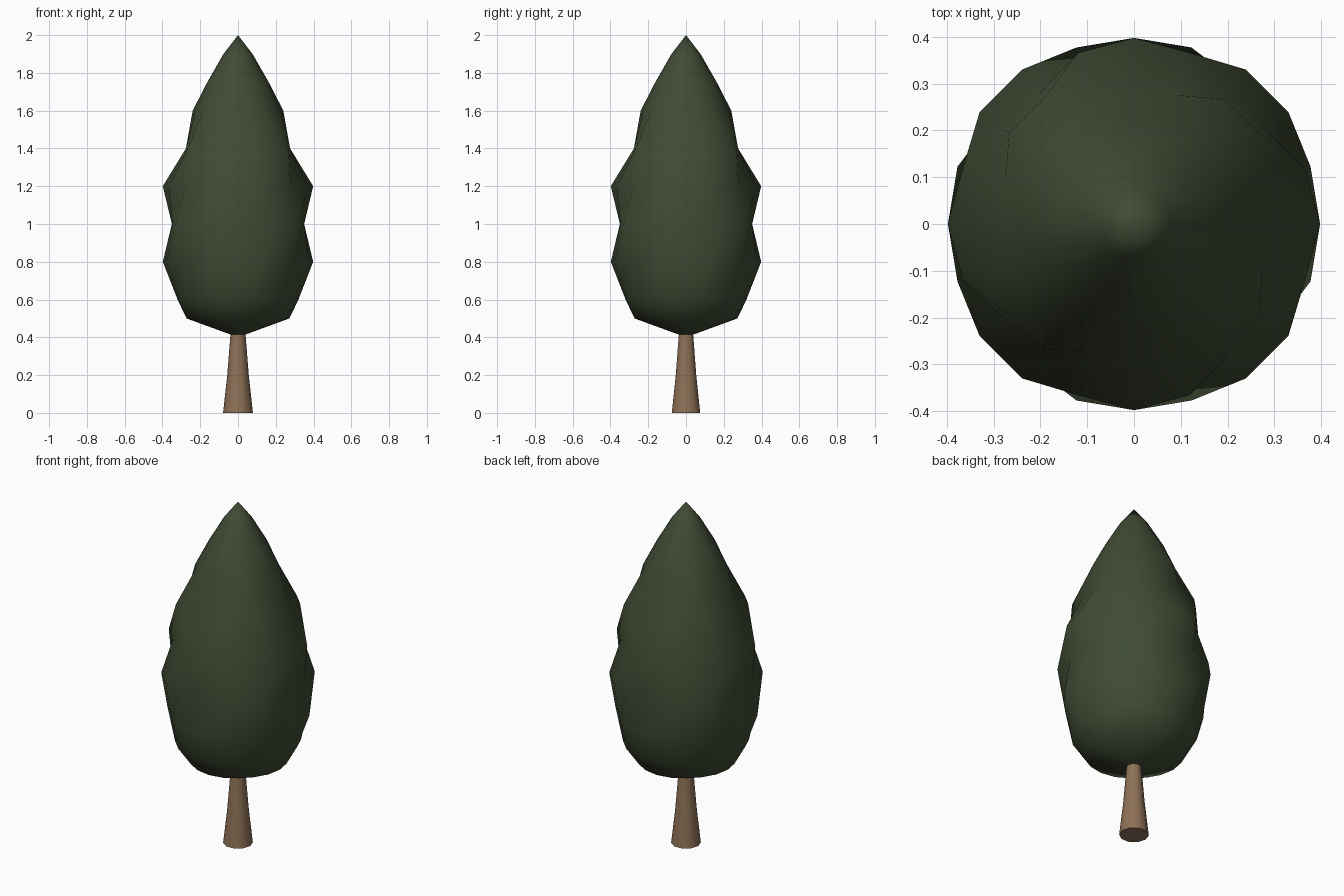
import bpy, bmesh, math

if "Cube" in bpy.data.objects:
    bpy.data.objects.remove(bpy.data.objects["Cube"])


def material(name, rgb):
    m = bpy.data.materials.new(name)
    m.diffuse_color = (*rgb, 1)
    m.use_nodes = True
    m.node_tree.nodes["Principled BSDF"].inputs["Base Color"].default_value = m.diffuse_color
    return m


def loft(name, rings, mat, sides, apex=None):
    """Skin stacked rings; each ring is (z, function of vertex index -> radius)."""
    bm = bmesh.new()
    loops = []
    for z, radius in rings:
        loop = []
        for i in range(sides):
            a = 2 * math.pi * i / sides
            r = radius(i)
            loop.append(bm.verts.new((r * math.cos(a), r * math.sin(a), z)))
        loops.append(loop)
    for lo, hi in zip(loops, loops[1:]):
        for i in range(sides):
            j = (i + 1) % sides
            bm.faces.new((lo[i], lo[j], hi[j], hi[i]))
    bm.faces.new(loops[0][::-1])
    if apex is None:
        bm.faces.new(loops[-1])
    else:
        tip = bm.verts.new((0, 0, apex))
        for i in range(sides):
            bm.faces.new((loops[-1][i], loops[-1][(i + 1) % sides], tip))
    me = bpy.data.meshes.new(name)
    bm.to_mesh(me)
    bm.free()
    me.materials.append(mat)
    ob = bpy.data.objects.new(name, me)
    bpy.context.collection.objects.link(ob)
    return ob


green = material("dark_leaf_green", (0.05, 0.07, 0.034))
brown = material("bark_brown", (0.27, 0.165, 0.095))

# Foliage: 20 sides, four-fold bulges that alternate between axes and diagonals
# (z, radius on axis, at 18 degrees, at 36 degrees)
profile = [
    (0.415, 0.04, 0.04, 0.04),
    (0.50, 0.272, 0.27, 0.265),
    (0.60, 0.32, 0.325, 0.335),
    (0.80, 0.398, 0.397, 0.375),
    (1.00, 0.35, 0.366, 0.408),
    (1.20, 0.398, 0.385, 0.345),
    (1.40, 0.275, 0.29, 0.33),
    (1.60, 0.24, 0.238, 0.228),
    (1.75, 0.163, 0.163, 0.163),
    (1.90, 0.077, 0.077, 0.077),
]


def bulge(r0, r18, r36):
    return lambda i: (r0, r18, r36, r36, r18)[i % 5]


foliage = loft("foliage", [(z, bulge(*r)) for z, *r in profile], green, 20, apex=2.0)

# Trunk: tapered post running into the foliage
trunk = loft("trunk", [(0, lambda i: 0.079), (0.2, lambda i: 0.057), (0.44, lambda i: 0.038)],
             brown, 10)

# Smooth shading; trunk end stays crisp
for ob, angle in ((foliage, 180), (trunk, 50)):
    bpy.ops.object.select_all(action='DESELECT')
    ob.select_set(True)
    bpy.context.view_layer.objects.active = ob
    bpy.ops.object.shade_smooth_by_angle(angle=math.radians(angle))
